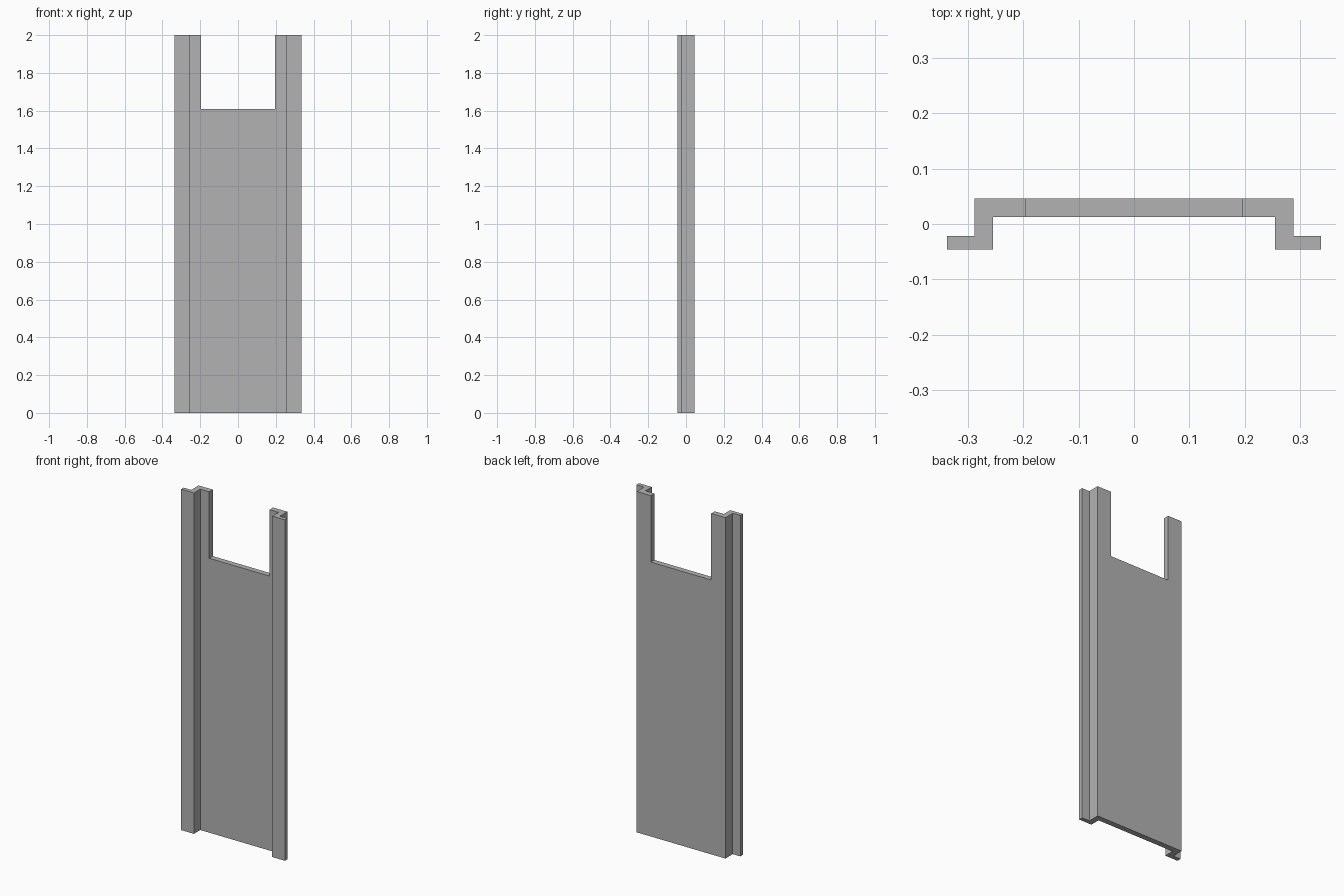
import bpy
import bmesh

default_cube = bpy.data.objects.get("Cube")
if default_cube:
    bpy.data.objects.remove(default_cube, do_unlink=True)

HEIGHT = 2.0
NOTCH_HALF_WIDTH = 0.196
NOTCH_BOTTOM = 1.61

# Plain grey finish
grey = bpy.data.materials.new("grey")
grey.use_nodes = True
colour = (0.45, 0.45, 0.45, 1.0)
grey.diffuse_color = colour
grey.node_tree.nodes["Principled BSDF"].inputs["Base Color"].default_value = colour


def extrude_profile(name, points, bottom, top):
    """Closed prism from a plan outline."""
    bm = bmesh.new()
    face = bm.faces.new([bm.verts.new((x, y, bottom)) for x, y in points])
    result = bmesh.ops.extrude_face_region(bm, geom=[face])
    raised = [v for v in result["geom"] if isinstance(v, bmesh.types.BMVert)]
    bmesh.ops.translate(bm, verts=raised, vec=(0, 0, top - bottom))
    bmesh.ops.recalc_face_normals(bm, faces=bm.faces)
    mesh = bpy.data.meshes.new(name)
    bm.to_mesh(mesh)
    bm.free()
    mesh.materials.append(grey)
    obj = bpy.data.objects.new(name, mesh)
    bpy.context.collection.objects.link(obj)
    return obj


# Hat-section panel: half outline from the front inner face round to the back
half = [(0.254, 0.013), (0.254, -0.046), (0.337, -0.046),
        (0.337, -0.022), (0.288, -0.022), (0.288, 0.046)]
outline = half + [(-x, y) for x, y in reversed(half)]
panel = extrude_profile("flanged_panel", outline, 0, HEIGHT)

# Rectangular notch in the top of the web
w = NOTCH_HALF_WIDTH
cutter = extrude_profile("notch_cutter", [(-w, -0.2), (w, -0.2), (w, 0.2), (-w, 0.2)],
                         NOTCH_BOTTOM, HEIGHT + 0.2)
cutter.hide_render = True

notch = panel.modifiers.new("notch", "BOOLEAN")
notch.operation = "DIFFERENCE"
notch.solver = "EXACT"
notch.object = cutter
bpy.context.view_layer.objects.active = panel
panel.select_set(True)
bpy.ops.object.modifier_apply(modifier=notch.name)
bpy.data.objects.remove(cutter, do_unlink=True)
